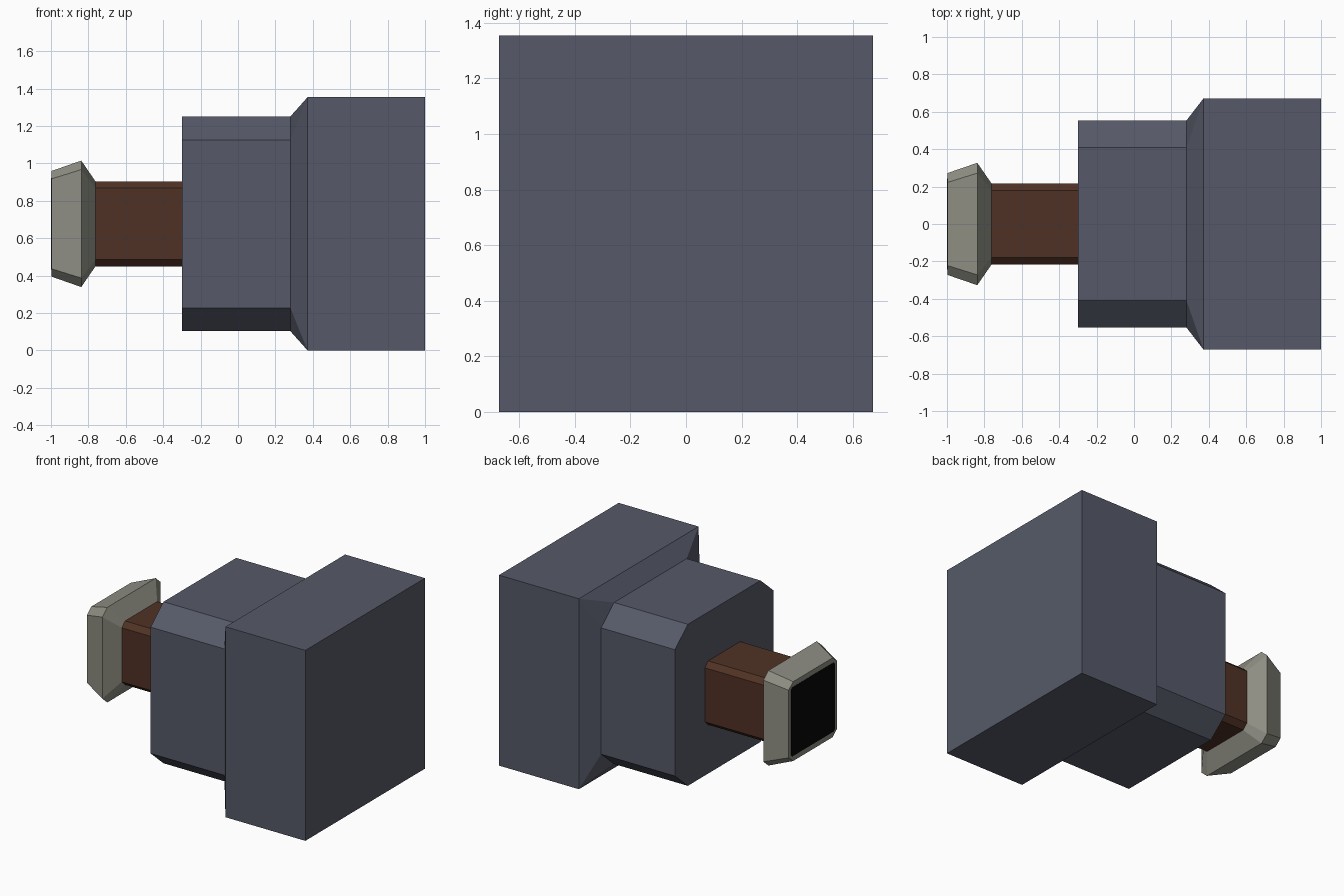
import bpy, bmesh

if "Cube" in bpy.data.objects:
    bpy.data.objects.remove(bpy.data.objects["Cube"])

CZ = 0.677  # height of the shared centre axis


def material(name, rgb):
    m = bpy.data.materials.new(name)
    m.diffuse_color = (*rgb, 1.0)
    m.use_nodes = True
    m.node_tree.nodes["Principled BSDF"].inputs["Base Color"].default_value = m.diffuse_color
    return m


slate = material("slate_grey", (0.093, 0.102, 0.138))
brown = material("dark_brown", (0.080, 0.031, 0.018))
stone = material("stone_grey", (0.270, 0.270, 0.228))
black = material("black", (0.002, 0.002, 0.002))


def loft(name, sections, mat):
    """Loft chamfered rectangles along x: (x, half y, half z, chamfer y, chamfer z)."""
    bm = bmesh.new()
    rings = []
    for x, hy, hz, cy, cz in sections:
        pts = [(hy, hz - cz), (hy - cy, hz), (cy - hy, hz), (-hy, hz - cz),
               (-hy, cz - hz), (cy - hy, -hz), (hy - cy, -hz), (hy, cz - hz)]
        rings.append([bm.verts.new((x, y, CZ + z)) for y, z in pts])
    for a, b in zip(rings, rings[1:]):
        for i in range(8):
            j = (i + 1) % 8
            bm.faces.new((a[i], a[j], b[j], b[i]))
    bm.faces.new(rings[0])
    bm.faces.new(rings[-1])
    # square sections collapse their chamfers to single corners
    bmesh.ops.remove_doubles(bm, verts=bm.verts, dist=1e-5)
    bmesh.ops.recalc_face_normals(bm, faces=bm.faces)
    me = bpy.data.meshes.new(name)
    bm.to_mesh(me)
    bm.free()
    me.materials.append(mat)
    ob = bpy.data.objects.new(name, me)
    bpy.context.collection.objects.link(ob)
    return ob


# Chamfered housing flaring out to the square rear block
loft("housing", [(-0.30, 0.553, 0.574, 0.145, 0.125),
                 (0.28, 0.553, 0.574, 0.145, 0.125),
                 (0.372, 0.672, CZ, 0, 0),
                 (1.00, 0.672, CZ, 0, 0)], slate)

# Neck
loft("neck", [(-0.77, 0.217, 0.227, 0.037, 0.035),
              (-0.29, 0.217, 0.227, 0.037, 0.035)], brown)

# Flared end collar
loft("collar", [(-0.998, 0.272, 0.282, 0.050, 0.042),
                (-0.838, 0.327, 0.338, 0.055, 0.048),
                (-0.762, 0.217, 0.227, 0.037, 0.035)], stone)

# Black opening, a thin plate on the collar's end
loft("opening", [(-1.00, 0.244, 0.245, 0.012, 0.012),
                 (-0.995, 0.244, 0.245, 0.012, 0.012)], black)
